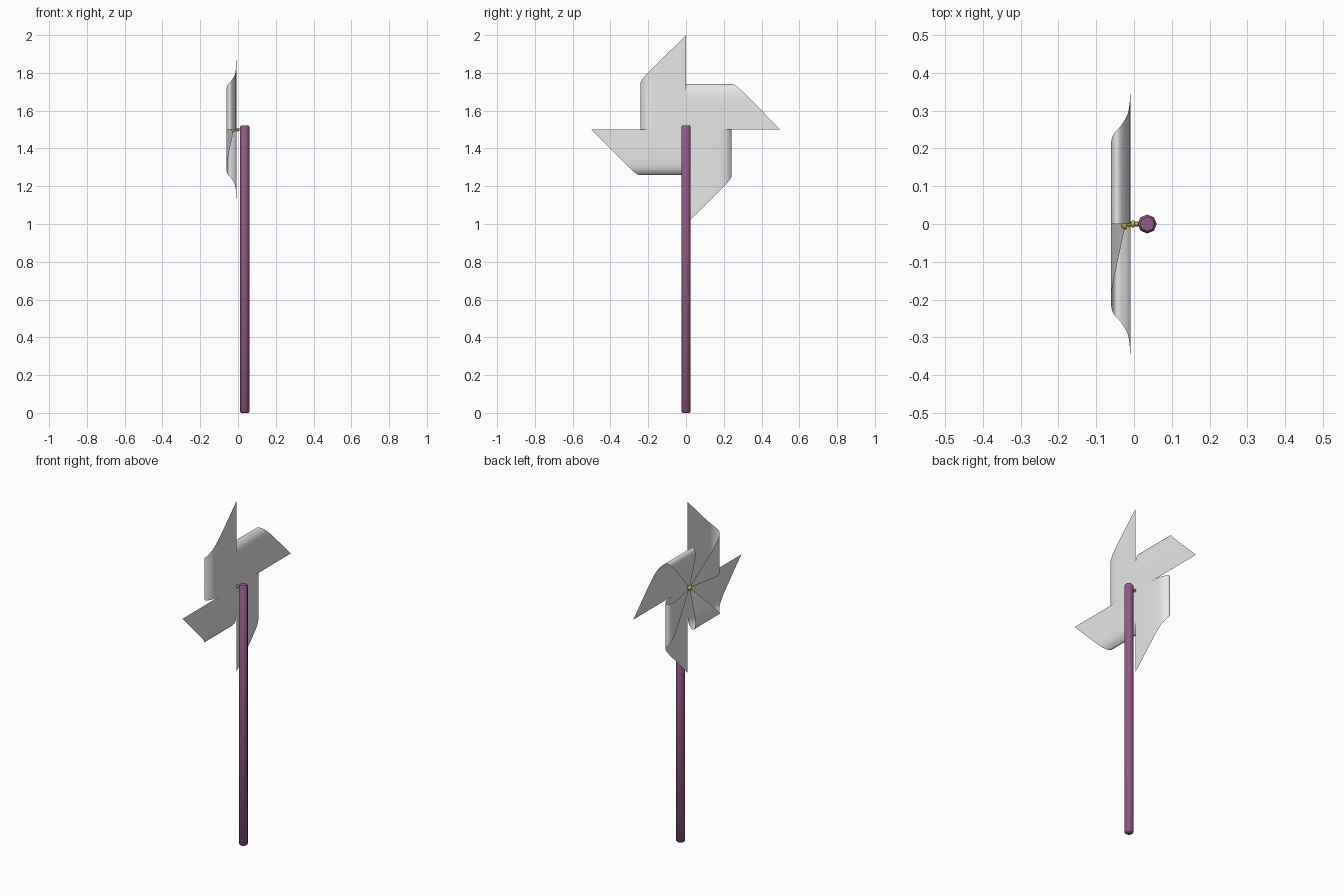
import bpy, bmesh, math
from mathutils import Matrix, Vector
from mathutils.geometry import interpolate_bezier

if "Cube" in bpy.data.objects:
    bpy.data.objects.remove(bpy.data.objects["Cube"])

HUB = Vector((0, 0, 1.5))


def material(name, rgb):
    m = bpy.data.materials.new(name)
    m.diffuse_color = (*rgb, 1)
    m.use_nodes = True
    m.node_tree.nodes["Principled BSDF"].inputs["Base Color"].default_value = m.diffuse_color
    return m


PAPER = material("white paper", (0.8, 0.8, 0.8))
PURPLE = material("purple stick", (0.29, 0.10, 0.235))
GOLD = material("gold pin", (0.68, 0.50, 0.08))


def finish(name, bm, mat, angle=60):
    mesh = bpy.data.meshes.new(name)
    bm.to_mesh(mesh)
    bm.free()
    mesh.materials.append(mat)
    ob = bpy.data.objects.new(name, mesh)
    bpy.context.collection.objects.link(ob)
    bpy.ops.object.select_all(action='DESELECT')
    ob.select_set(True)
    bpy.context.view_layer.objects.active = ob
    bpy.ops.object.shade_smooth_by_angle(angle=math.radians(angle))
    return ob


def lathe(name, profile, sides, place, mat, angle=60):
    """Closed solid of revolution about local z from (radius, height) pairs."""
    bm = bmesh.new()
    rings = []
    for r, h in profile:
        rings.append([bm.verts.new(place @ Vector((r * math.cos(a), r * math.sin(a), h)))
                      for a in (2 * math.pi * i / sides for i in range(sides))])
    for a, b in zip(rings, rings[1:]):
        for i in range(sides):
            j = (i + 1) % sides
            bm.faces.new((a[i], a[j], b[j], b[i]))
    bm.faces.new(rings[0][::-1])
    bm.faces.new(rings[-1])
    bmesh.ops.recalc_face_normals(bm, faces=bm.faces)
    return finish(name, bm, mat, angle)


# curl profile of one blade: (distance from hub, x), back sheet round to the pin
curl = [(0, -.009), (.1, -.009), (.17, -.0105), (.21, -.017), (.233, -.032), (.24, -.043),
        (.235, -.053), (.22, -.0595), (.20, -.061), (.17, -.058), (.1, -.044), (0, -.022)]
pts = [Vector((u, x, 0)) for u, x in curl]
smooth = [pts[0]]
for i in range(len(pts) - 1):
    p, q = pts[i], pts[i + 1]
    d = (q - p).length / 3
    t0 = (q - pts[max(i - 1, 0)]).normalized() * d
    t1 = (pts[min(i + 2, len(pts) - 1)] - p).normalized() * d
    smooth += interpolate_bezier(p, p + t0, q - t1, q, 4)[1:]
run = [0.0]
for a, b in zip(smooth, smooth[1:]):
    run.append(run[-1] + (b - a).length)

# four blades: a paper triangle whose corner curls back to the hub
for k in range(4):
    bm = bmesh.new()
    place = Matrix.Translation(HUB) @ Matrix.Rotation(k * math.pi / 2, 4, 'X')
    rows = []
    for p, s in zip(smooth, run):
        v = 0.5 * (1 - s / run[-1])
        low = bm.verts.new(place @ Vector((p.y, -p.x, 0)))
        high = bm.verts.new(place @ Vector((p.y, -p.x, v))) if v > 1e-5 else low
        rows.append((low, high))
    for (a, b), (c, d) in zip(rows, rows[1:]):
        bm.faces.new((a, b, d, c) if c != d else (a, b, c))
    finish(f"blade_{k + 1}", bm, PAPER)

# stick with chamfered ends
lathe("stick", [(.019, 0), (.025, .006), (.025, 1.514), (.019, 1.522)], 8,
      Matrix.Translation((.035, 0, 0)), PURPLE, 50)

# pin shaft, domed head and small bead behind the paper, all along x
along_x = Matrix.Translation(HUB) @ Matrix.Rotation(-math.pi / 2, 4, 'Y')
lathe("pin_shaft", [(.006, -.02), (.006, .025)], 12, along_x, GOLD)
lathe("pin_head", [(.013, .018), (.015, .021), (.014, .027), (.010, .032), (.004, .035)],
      12, along_x, GOLD)
lathe("pin_bead", [(.006, -.002), (.009, .001), (.009, .005), (.006, .008)],
      12, along_x, GOLD)
